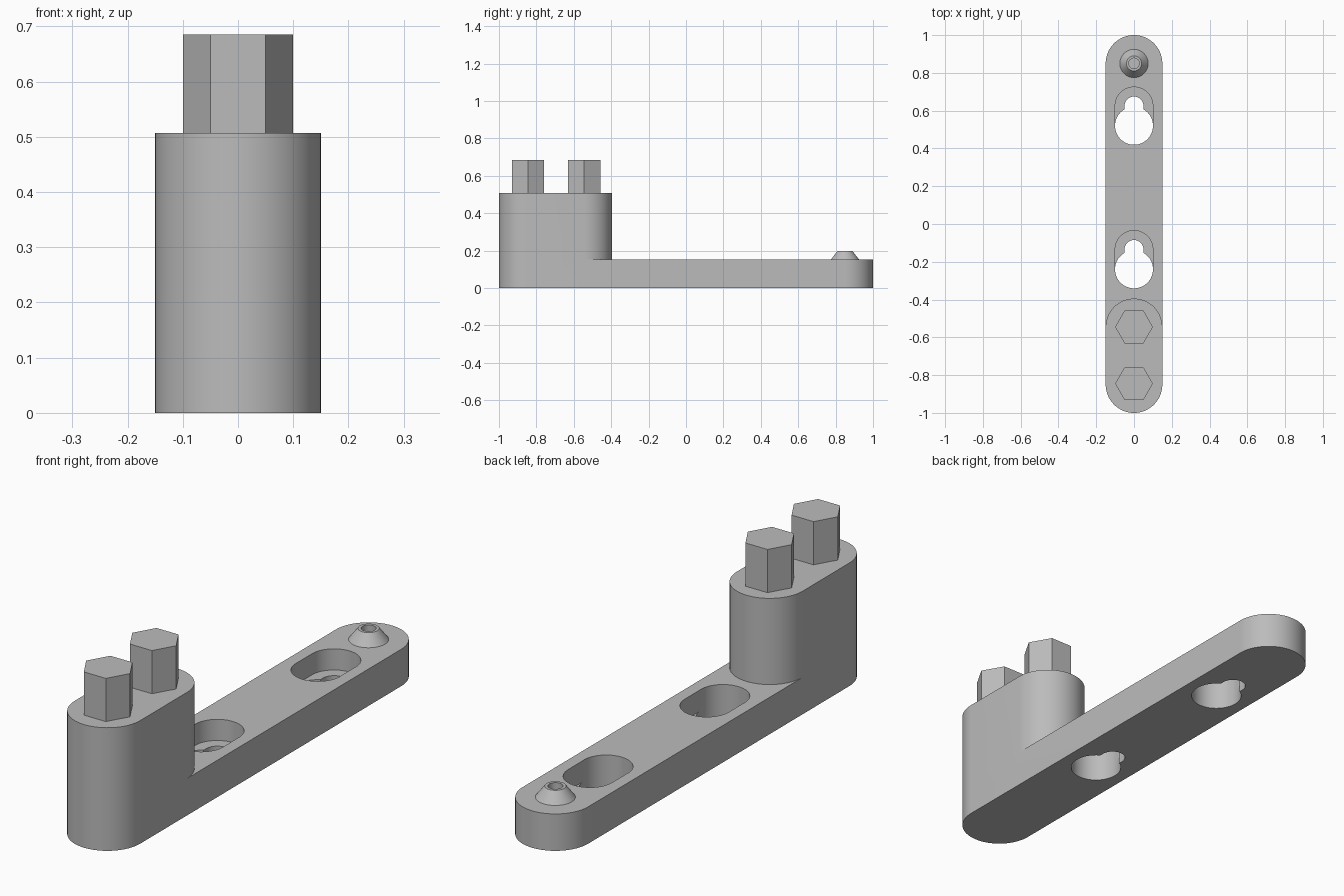
import bpy
import bmesh
from math import sin, cos, pi, radians
from mathutils import Vector

if "Cube" in bpy.data.objects:
    bpy.data.objects.remove(bpy.data.objects["Cube"], do_unlink=True)

grey = bpy.data.materials.new("plain grey")
grey.use_nodes = True
colour = (0.5, 0.5, 0.5, 1)
grey.diffuse_color = colour
grey.node_tree.nodes["Principled BSDF"].inputs["Base Color"].default_value = colour


def prism(name, outline, z0, z1):
    """Extrude a flat outline from z0 up to z1."""
    bm = bmesh.new()
    face = bm.faces.new([bm.verts.new((x, y, z0)) for x, y in outline])
    top = bmesh.ops.extrude_face_region(bm, geom=[face])["geom"]
    verts = [v for v in top if isinstance(v, bmesh.types.BMVert)]
    bmesh.ops.translate(bm, vec=Vector((0, 0, z1 - z0)), verts=verts)
    return finish(name, bm)


def finish(name, bm):
    bmesh.ops.recalc_face_normals(bm, faces=bm.faces)
    mesh = bpy.data.meshes.new(name)
    bm.to_mesh(mesh)
    bm.free()
    mesh.materials.append(grey)
    obj = bpy.data.objects.new(name, mesh)
    bpy.context.collection.objects.link(obj)
    return obj


def arc(r, y, start, steps):
    return [(r * cos(start + pi * i / steps), y + r * sin(start + pi * i / steps))
            for i in range(steps + 1)]


def stadium(r, y0, y1, steps=32):
    """Round-ended slot outline along y, between two end centres."""
    return arc(r, y1, 0, steps) + arc(r, y0, pi, steps)


def circle(r, y, steps=64):
    return [(r * cos(2 * pi * i / steps), y + r * sin(2 * pi * i / steps))
            for i in range(steps)]


def combine(target, other, operation):
    """Apply a boolean and discard the second solid."""
    mod = target.modifiers.new(operation, "BOOLEAN")
    mod.operation, mod.solver, mod.object = operation, "EXACT", other
    activate(target)
    bpy.ops.object.modifier_apply(modifier=mod.name)
    bpy.data.objects.remove(other, do_unlink=True)


def activate(obj):
    bpy.ops.object.select_all(action="DESELECT")
    obj.select_set(True)
    bpy.context.view_layer.objects.active = obj


def smooth(obj):
    activate(obj)
    bpy.ops.object.shade_smooth_by_angle(angle=radians(25))


PLATE_TOP, BLOCK_TOP, LEDGE = 0.152, 0.507, 0.065

# Long plate with the tall block at its front end
body = prism("body", stadium(0.15, -0.85, 0.85), 0, PLATE_TOP)
combine(body, prism("block", stadium(0.15, -0.85, -0.545), 0, BLOCK_TOP), "UNION")

# Two keyhole mounts: pocket from above, round hole and narrow slot through
for y in (-0.24, 0.52):
    combine(body, prism("pocket", stadium(0.1, y, y + 0.105), LEDGE, 0.25), "DIFFERENCE")
    combine(body, prism("hole", circle(0.1005, y), -0.1, 0.24), "DIFFERENCE")
    combine(body, prism("slot", stadium(0.05, y, y + 0.105), -0.1, 0.1), "DIFFERENCE")
smooth(body)

# Hexagonal pegs on the block
for name, y in (("front_hex_peg", -0.845), ("rear_hex_peg", -0.545)):
    prism(name, circle(0.1, y, 6), BLOCK_TOP, 0.685)

# Conical nub with a blind hole, spun from a profile
bm = bmesh.new()
profile = [(0.075, PLATE_TOP), (0.04, 0.198), (0.028, 0.198), (0.028, 0.165), (0, 0.165)]
verts = [bm.verts.new((r, 0.85, z)) for r, z in profile]
edges = [bm.edges.new(pair) for pair in zip(verts, verts[1:])]
bmesh.ops.spin(bm, geom=verts + edges, cent=(0, 0.85, 0), axis=(0, 0, 1),
               angle=2 * pi, steps=48)
bmesh.ops.remove_doubles(bm, verts=bm.verts, dist=0.0001)
bottom = [e for e in bm.edges if e.is_boundary]
bmesh.ops.holes_fill(bm, edges=bottom)
smooth(finish("locating_nub", bm))
